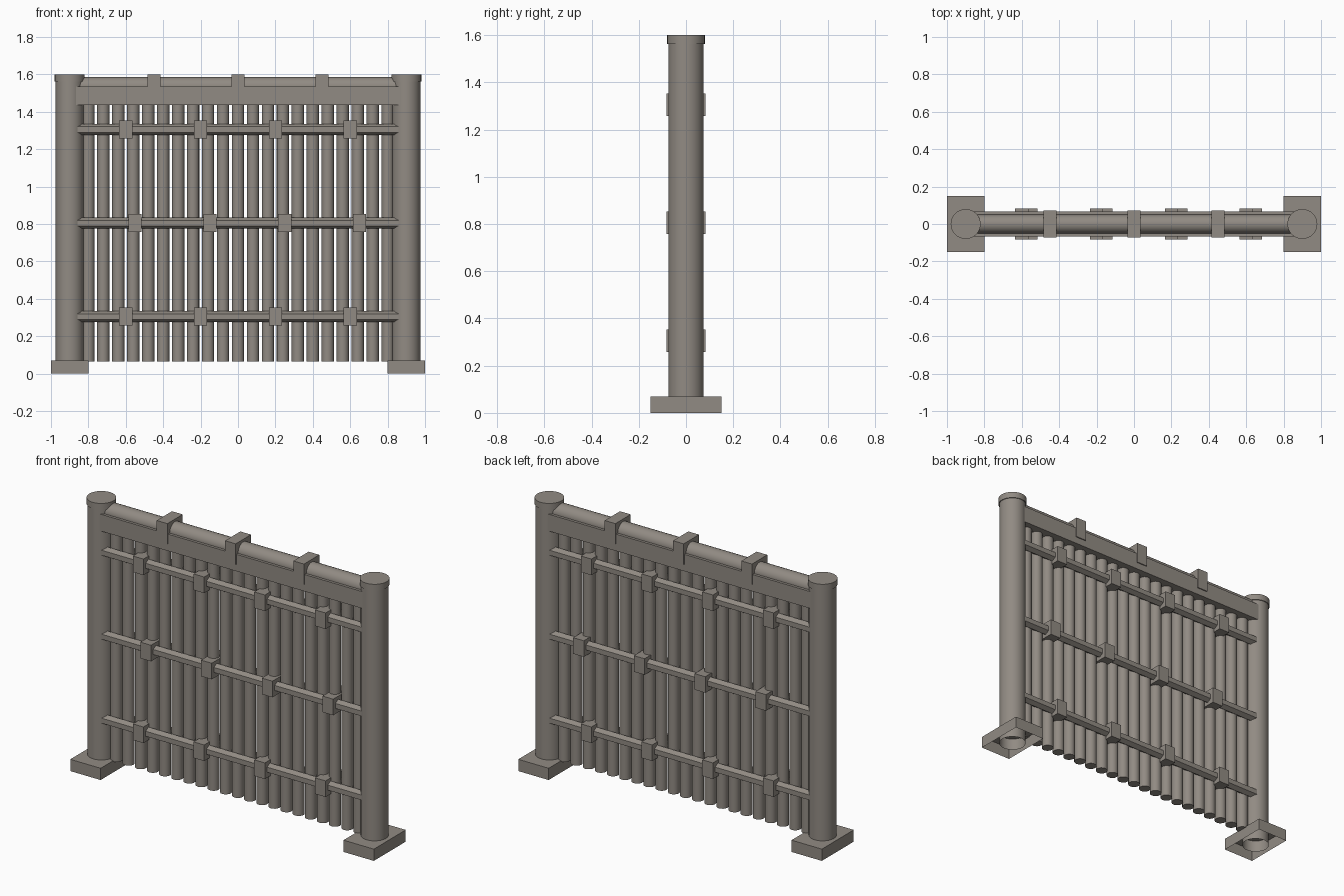
import bpy
import bmesh
import math
from mathutils import Matrix

cube = bpy.data.objects.get("Cube")
if cube:
    bpy.data.objects.remove(cube, do_unlink=True)

# Weathered bamboo, the only colour
COLOUR = (0.285, 0.258, 0.228, 1)
wood = bpy.data.materials.new("weathered_bamboo")
wood.use_nodes = True
wood.diffuse_color = COLOUR
bsdf = wood.node_tree.nodes["Principled BSDF"]
bsdf.inputs["Base Color"].default_value = COLOUR
bsdf.inputs["Roughness"].default_value = 0.8


def finish(name, bm, smooth=False):
    mesh = bpy.data.meshes.new(name)
    bm.to_mesh(mesh)
    bm.free()
    mesh.materials.append(wood)
    obj = bpy.data.objects.new(name, mesh)
    bpy.context.collection.objects.link(obj)
    if smooth:
        bpy.ops.object.select_all(action="DESELECT")
        obj.select_set(True)
        bpy.context.view_layer.objects.active = obj
        bpy.ops.object.shade_smooth_by_angle(angle=math.radians(35))
    return obj


def open_bottom(bm):
    down = [f for f in bm.faces if f.normal.z < -0.9]
    bmesh.ops.delete(bm, geom=down, context="FACES")


def box(name, centre, size, hollow=False):
    bm = bmesh.new()
    bmesh.ops.create_cube(bm, size=1, matrix=Matrix.Translation(centre) @ Matrix.Diagonal((*size, 1)))
    bm.normal_update()
    if hollow:
        open_bottom(bm)
    return finish(name, bm)


def pole(name, x, radius, bottom, top, sides, hollow=False):
    bm = bmesh.new()
    bmesh.ops.create_cone(bm, cap_ends=True, segments=sides, radius1=radius, radius2=radius,
                          depth=top - bottom,
                          matrix=Matrix.Translation((x, 0, (top + bottom) / 2)))
    bm.normal_update()
    if hollow:
        open_bottom(bm)
    return finish(name, bm, True)


def bar(name, y, z, radius, sides, turn=0.0, smooth=False):
    bm = bmesh.new()
    matrix = (Matrix.Translation((0, y, z)) @ Matrix.Rotation(math.pi / 2, 4, "Y")
              @ Matrix.Rotation(turn, 4, "Z"))
    bmesh.ops.create_cone(bm, cap_ends=True, segments=sides, radius1=radius, radius2=radius,
                          depth=1.76, matrix=matrix)
    # Point one ridge of a faceted bar straight outward
    return finish(name, bm, smooth)


# End posts with caps and hollow footings
for side, x in (("right", -0.9), ("left", 0.9)):
    box(f"{side}_footing", (x, 0, 0.035), (0.2, 0.3, 0.07), hollow=True)
    pole(f"{side}_post", x, 0.075, 0, 1.565, 32, hollow=True)
    pole(f"{side}_post_cap", x, 0.08, 1.563, 1.6, 32)

# Upright canes
for i in range(21):
    pole(f"cane_{i + 1}", (i - 10) * 0.08, 0.033, 0.065, 1.45, 16)

# Hexagonal rails on both faces, bound with ties
for level, z, shift in (("lower", 0.305, 0), ("middle", 0.805, 0.05), ("upper", 1.305, 0)):
    for face, y in (("front", -0.036), ("back", 0.036)):
        bar(f"{level}_{face}_rail", y, z, 0.03, 6, turn=math.pi / 2)
    for i in range(4):
        box(f"{level}_tie_{i + 1}", (-0.6 + 0.4 * i + shift, 0, z), (0.07, 0.166, 0.096))

# Top beam, rounded coping and its straps
box("top_beam", (0, 0, 1.485), (1.76, 0.132, 0.1))
bar("coping", 0, 1.535, 0.05, 24, smooth=True)
for i in range(3):
    box(f"coping_strap_{i + 1}", (0.45 * (i - 1), 0, 1.538), (0.07, 0.144, 0.124))
